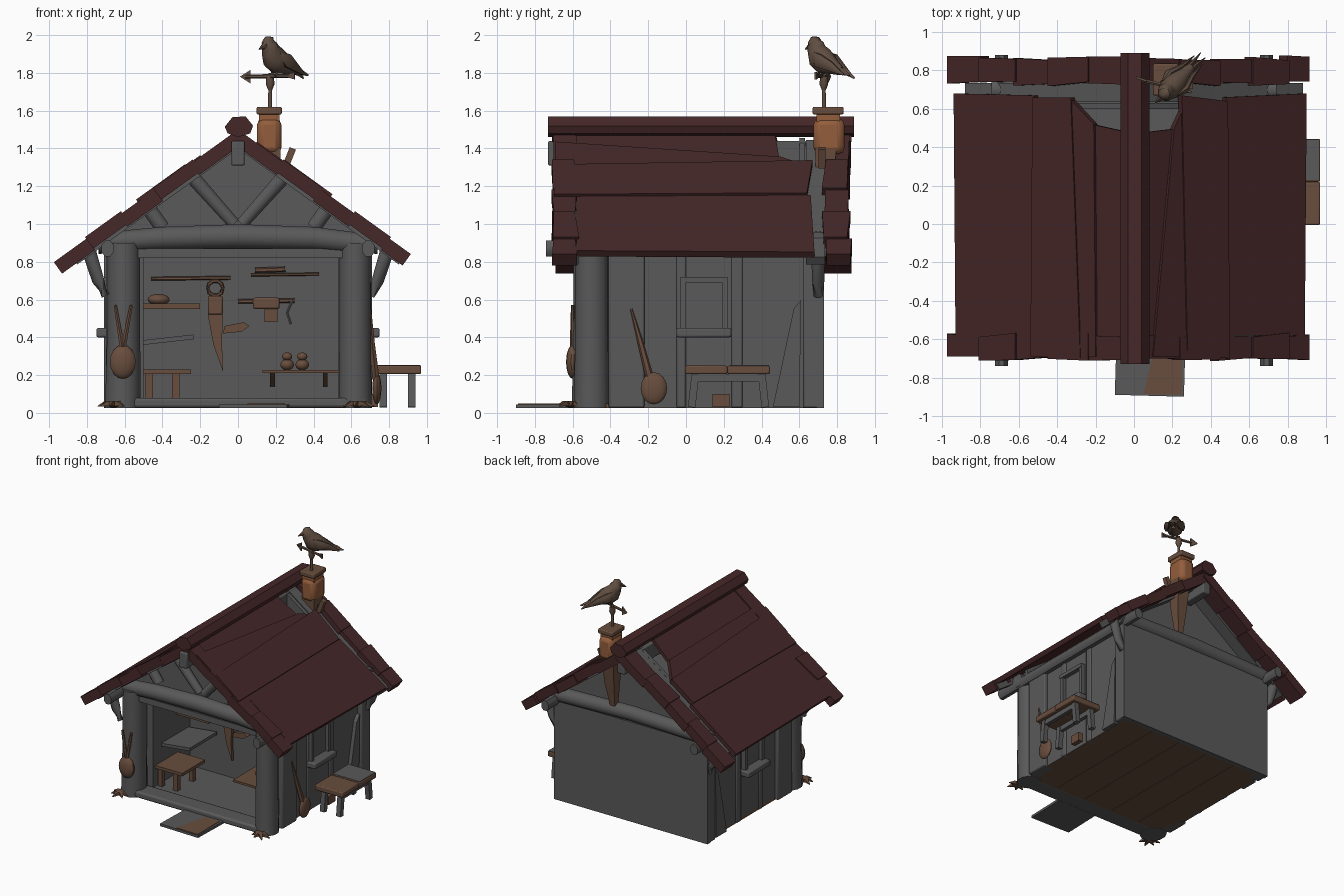
import bpy, bmesh, math, random
from mathutils import Vector

if "Cube" in bpy.data.objects:
    bpy.data.objects.remove(bpy.data.objects["Cube"])
random.seed(4)

def mat(name, *c):
    m = bpy.data.materials.new(name)
    m.diffuse_color = (*c, 1)
    m.use_nodes = True
    m.node_tree.nodes["Principled BSDF"].inputs["Base Color"].default_value = m.diffuse_color
    return m

GREY = mat("grey timber", .1, .1, .1)
ROOF = mat("dark red roof", .06, .02, .021)
WOOD = mat("brown wood", .14, .075, .047)
CLAY = mat("terracotta", .29, .11, .045)
RUST = mat("rusty iron", .115, .075, .053)

def finish(name, bm, m, smooth=40):
    bmesh.ops.recalc_face_normals(bm, faces=bm.faces)
    me = bpy.data.meshes.new(name)
    bm.to_mesh(me)
    bm.free()
    me.materials.append(m)
    me.shade_smooth()
    me.set_sharp_from_angle(angle=math.radians(smooth))
    ob = bpy.data.objects.new(name, me)
    bpy.context.collection.objects.link(ob)
    return ob

def poly(name, pts, vec, m):
    """Polygon extruded by a vector."""
    bm = bmesh.new()
    a = [bm.verts.new(p) for p in pts]
    b = [bm.verts.new(Vector(p) + Vector(vec)) for p in pts]
    n = len(a)
    bm.faces.new(a)
    bm.faces.new(b[::-1])
    for i in range(n):
        bm.faces.new((a[i], a[(i + 1) % n], b[(i + 1) % n], b[i]))
    return finish(name, bm, m, 25)

def box(name, x0, x1, y0, y1, z0, z1, m, bevel=0):
    ob = poly(name, [(x0, y0, z0), (x1, y0, z0), (x1, y1, z0), (x0, y1, z0)], (0, 0, z1 - z0), m)
    if bevel:
        mod = ob.modifiers.new("soft edges", 'BEVEL')
        mod.width, mod.segments = bevel, 2
    return ob

def tube(name, pts, radii, m, sides=10, flat=1):
    """Round bar through points with a radius at each; flat squeezes it sideways."""
    bm = bmesh.new()
    pts = [Vector(p) for p in pts]
    if not isinstance(radii, (list, tuple)):
        radii = [radii] * len(pts)
    rings = []
    for i, p in enumerate(pts):
        d = (pts[min(i + 1, len(pts) - 1)] - pts[max(i - 1, 0)]).normalized()
        ref = Vector((0, 0, 1)) if abs(d.z) < .9 else Vector((0, 1, 0))
        u = d.cross(ref).normalized()
        v = u.cross(d)
        ring = []
        for k in range(sides):
            a = math.tau * (k + .5) / sides
            ring.append(bm.verts.new(p + radii[i] * (u * math.cos(a) * flat + v * math.sin(a))))
        rings.append(ring)
    bm.faces.new(rings[0])
    bm.faces.new(rings[-1])
    for r, q in zip(rings, rings[1:]):
        for k in range(sides):
            j = (k + 1) % sides
            bm.faces.new((r[k], r[j], q[j], q[k]))
    return finish(name, bm, m, 50)

def ball(name, c, r, m):
    bm = bmesh.new()
    bmesh.ops.create_uvsphere(bm, u_segments=14, v_segments=8, radius=1)
    for v in bm.verts:
        v.co = Vector((v.co.x * r[0] + c[0], v.co.y * r[1] + c[1], v.co.z * r[2] + c[2]))
    return finish(name, bm, m)

def roof_piece(name, quad, thick, lift=0, m=ROOF):
    """Plank lying on the roof slope, given by its plan outline, square to the slope."""
    s = 1 if sum(x for x, y in quad) > 0 else -1
    return poly(name, [(x, y, 1.5 - .72 * abs(x) + lift) for x, y in quad], (-s * .58 * thick, 0, -.81 * thick), m)

# floor, step, walls and ceiling
for i in range(5):
    x = -.67 + i * .268
    box("floor_plank", x, x + .265, -.57, .69, .027, .05, WOOD)
box("room_floor", -.52, .55, -.45, .1, .05, .056, GREY)
poly("door_step", [(-.1, -.89, .025), (.26, -.9, .025), (.27, -.56, .025), (-.09, -.56, .025)], (0, 0, .02), GREY)
poly("step_board", [(.05, -.885, .045), (.25, -.89, .045), (.25, -.6, .045), (.12, -.6, .045)], (0, 0, .004), WOOD)
box("back_wall", -.71, .71, .69, .73, .027, .86, GREY)
box("room_back_wall", -.52, .55, .08, .12, .05, .84, GREY)
box("left_wall", -.67, -.5, -.41, .7, .028, .85, GREY)
box("right_wall", .53, .67, -.41, .7, .028, .85, GREY)
box("ceiling", -.68, .68, -.5, .7, .83, .86, GREY)
box("front_sill", -.68, .68, -.58, -.43, .026, .08, GREY, .015)
box("front_lintel", -.6, .6, -.55, -.43, .82, .87, GREY)
tube("left_front_post", [(-.61, -.5, .026), (-.605, -.5, .45), (-.605, -.5, .9)], [.108, .1, .1], GREY, 12, .9)
tube("right_front_post", [(.62, -.5, .026), (.62, -.5, .45), (.62, -.5, .9)], [.095, .09, .09], GREY, 12, .95)

# side planks, windows, braces and eave beams
for s, side in ((-1, "left"), (1, "right")):
    def sbox(n, a, b, *r):
        return box(side + "_" + n, min(s * a, s * b), max(s * a, s * b), *r)
    for y0, y1, t in ((-.41, -.22, .7), (-.05, .0, .68), (.24, .3, .68), (.62, .73, .71)):
        sbox("wall_plank", .6, t, y0, y1, .027, .86, GREY, .01)
    poly(side + "_leaning_plank", [(s * .67, .46, .03), (s * .67, .6, .03), (s * .67, .61, .6), (s * .67, .57, .55)], (s * .03, 0, 0), GREY)
    sbox("window_sill", .66, .75, -.05, .24, .4, .45, GREY, .01)
    sbox("window_pane", .66, .675, 0, .19, .45, .69, GREY)
    for y in (-.03, .19):
        sbox("window_side", .66, .705, y, y + .03, .45, .72, GREY)
    sbox("window_head", .66, .71, -.03, .22, .69, .72, GREY)
    tube(side + "_eave_beam", [(s * .69, -.74, .87), (s * .69, .88, .87)], .045, GREY, 8, .8)
    for y in ((-.55, .7) if s < 0 else (.7,)):
        tube(side + "_eave_brace", [(s * .7, y, .62), (s * .74, y, .7), (s * .79, y, .86)], [.025, .035, .04], GREY, 8)
    # gable struts and rafters
    tube(side + "_gable_strut", [(s * .02, -.47, 1.0), (s * .26, -.47, 1.27)], [.035, .042], GREY, 8)
    tube(side + "_short_strut", [(s * .4, -.47, .98), (s * .5, -.47, 1.12)], .042, GREY, 8)
    for y, w in ((-.6, .03), (.685, .05)):
        roof_piece(side + "_rafter", [(s * .02, y - w), (s * .88, y - w), (s * .88, y + w), (s * .02, y + w)], .05, -.04, GREY)

# gables and cross logs
for n, y in (("front_gable", -.43), ("back_gable", .6)):
    poly(n, [(-.72, y, .85), (.72, y, .85), (.72, y, .94), (0, y, 1.455), (-.72, y, .94)], (0, .03, 0), GREY)
tube("front_beam", [(-.74, -.52, .9), (-.4, -.52, .925), (0, -.52, .935), (.4, -.52, .925), (.72, -.52, .89)], [.055, .062, .066, .062, .055], GREY, 12)
tube("back_beam", [(-.74, .7, .9), (0, .7, .92), (.74, .7, .9)], .06, GREY, 12)
box("ridge_beam", -.035, .035, -.73, .86, 1.31, 1.44, GREY, .008)

# roof planks
roof_piece("left_lower_roof", [(-.93, -.6), (-.52, -.6), (-.52, .67), (-.94, .68)], .038)
roof_piece("right_lower_roof", [(.48, -.58), (.89, -.58), (.9, .68), (.48, .66)], .038)
roof_piece("left_middle_roof", [(-.54, -.69), (-.28, -.7), (-.33, .66), (-.53, .66)], .035, .018)
roof_piece("right_middle_roof", [(.28, -.69), (.5, -.7), (.49, .64), (.25, .67)], .035, .018)
roof_piece("left_twisted_plank", [(-.31, -.69), (-.2, -.69), (-.21, .52), (-.34, .66)], .035, .008)
roof_piece("right_twisted_plank", [(.1, -.69), (.3, -.69), (.28, .65), (.21, .5)], .035, .008)
roof_piece("left_upper_roof", [(-.27, -.69), (0, -.69), (0, .47), (-.27, .53)], .025, -.012)
roof_piece("right_upper_roof", [(0, -.69), (.27, -.69), (.25, .5), (0, .47)], .025, -.012)
poly("ridge_cap", [(x, -.73, z) for x, z in ((-.055, 1.48), (-.07, 1.515), (-.03, 1.565), (.04, 1.57), (.08, 1.52), (.065, 1.48), (0, 1.46))], (0, 1.62, 0), ROOF)

# chunky barge boards in overlapping lengths
for s in (-1, 1):
    for y0, y1, n in ((-.7, -.58, "front_barge"), (.73, .865, "back_barge")):
        end = .965 if s < 0 else .905
        cuts = [0, .24, .44, .62, .8, end]
        for i, (a, b) in enumerate(zip(cuts, cuts[1:])):
            j = lambda: random.uniform(-.014, .014)
            roof_piece(n, [(s * a, y0 + j()), (s * (b + .01), y0 + j()), (s * (b + .01), y1 + j()), (s * a, y1 + j())], .075, .014 * (i % 2))

# chimney
box("chimney_stack", .1, .23, .675, .84, 1.37, 1.56, CLAY, .035)
box("chimney_cap", .098, .232, .67, .835, 1.58, 1.62, WOOD, .008)
box("chimney_neck", .11, .22, .69, .815, 1.54, 1.59, CLAY)
tube("chimney_root", [(.17, .74, 1.4), (.17, .73, 1.15), (.16, .72, .95)], [.08, .06, .03], WOOD, 4)
tube("loose_rafter_stub", [(.25, .72, 1.3), (.29, .72, 1.4)], .025, WOOD, 4)

# weather vane
tube("vane_pole", [(.17, .73, 1.61), (.17, .73, 1.8)], [.012, .009], RUST, 8)
tube("vane_hub", [(.17, .73, 1.71), (.17, .73, 1.74), (.17, .73, 1.78)], [.012, .025, .022], RUST, 8)
tube("vane_rod", [(.04, .75, 1.78), (.29, .69, 1.785)], .011, RUST, 6)
poly("vane_arrow_head", [(.01, .757, 1.78), (.065, .74, 1.815), (.065, .74, 1.745)], (.002, .012, 0), RUST)
poly("vane_tail", [(.23, .7, 1.785), (.3, .68, 1.805), (.3, .68, 1.765)], (.002, .012, 0), RUST)

# upright bird, facing front left along the diagonal
def diag(t, w, z):
    return (.2 + .707 * (t + w), .72 + .707 * (t - w), z)
body = [(-.075, 1.985, .012), (-.062, 1.972, .036), (-.05, 1.945, .048), (-.035, 1.915, .055), (-.012, 1.88, .07),
        (.025, 1.855, .068), (.08, 1.835, .044), (.14, 1.81, .024)]
tube("bird_body", [diag(t, 0, z) for t, z, r in body], [r for t, z, r in body], RUST, 12, .9)
tube("bird_beak", [diag(-.08, 0, 1.945), diag(-.125, 0, 1.925)], [.02, .003], RUST, 6)
for w in (-1, 1):
    tube("bird_wing", [diag(-.02, w * .05, 1.9), diag(.03, w * .06, 1.865), diag(.1, w * .04, 1.835), diag(.19, w * .03, 1.79)], [.015, .04, .028, .005], RUST, 8, .5)
    tube("bird_tail_feather", [diag(.1, w * .008, 1.83), diag(.17, w * .012, 1.805), diag(.225, w * .018, 1.78 + w * .008)], [.018, .017, .005], RUST, 6, .6)
    tube("bird_leg", [diag(.01, w * .02, 1.82), diag(-.02, w * .015, 1.785)], .008, RUST, 6)

# two-board bench by the right wall
for y0 in (-.005, .22):
    box("bench_seat", .71, .97, y0, y0 + .224, .205, .25, WOOD, .008)
box("bench_grey_board", .715, .965, .23, .44, .249, .253, GREY)
for x in (.77, .92):
    box("bench_rail", x - .015, x + .015, .04, .41, .165, .205, GREY)
    for y, dy in ((.05, -.02), (.4, .02)):
        tube("bench_leg", [(x, y + dy, .03), (x, y, .21)], .028, GREY, 4)
box("small_crate", .7, .74, .14, .23, .03, .1, WOOD)

# long-necked pans hanging outside
ball("front_pan", (-.61, -.6, .27), (.07, .035, .09), WOOD)
for x in (-.65, -.565):
    tube("front_pan_handle", [(-.61, -.6, .33), (x, -.6, .57)], [.016, .009], WOOD, 6)
ball("side_pan", (.735, -.17, .13), (.025, .07, .085), WOOD)
tube("side_pan_handle", [(.73, -.19, .18), (.71, -.24, .37), (.7, -.29, .55)], [.022, .016, .006], WOOD, 6)

# grass tufts at the post feet
for cx in (-.66, .63):
    for k in range(7):
        a = math.tau * k / 7
        r = random.uniform(.06, .1)
        tube("dry_tuft", [(cx, -.61, .045), (cx + r * .5 * math.cos(a), -.61 + r * .4 * math.sin(a), .05), (cx + r * math.cos(a), -.61 + r * .8 * math.sin(a), .035)], [.022, .018, .003], WOOD, 4)

# furniture inside
box("work_table_top", -.5, -.25, -.38, -.08, .205, .23, WOOD)
for x in (-.47, -.33):
    for y in (-.34, -.13):
        box("work_table_leg", x - .02, x + .02, y - .02, y + .02, .05, .205, WOOD)
poly("low_shelf", [(-.5, -.3, .36), (-.235, -.3, .39), (-.235, .06, .39), (-.5, .06, .36)], (0, 0, .025), GREY)
box("high_shelf", -.5, -.2, -.1, .08, .55, .58, WOOD)
ball("shelf_bundle", (-.42, 0, .6), (.06, .05, .03), WOOD)
box("pot_shelf", .13, .53, -.25, .07, .21, .228, WOOD)
for x in (.17, .45):
    poly("shelf_bracket", [(x, .06, .21), (x, -.1, .21), (x, .06, .14)], (.025, 0, 0), WOOD)
for x in (.26, .34):
    ball("pot", (x, -.08, .255), (.037, .037, .03), WOOD)
    ball("pot_lid", (x, -.08, .298), (.028, .028, .022), WOOD)

# tools on the room's back wall
for n, x0, x1, z, r in (("long_rod", -.46, -.04, .71, .01), ("thin_rod", .07, .43, .73, .008), ("file", .09, .25, .755, .014), ("drill_bit", 0, .3, .59, .012)):
    tube(n, [(x0, .055, z), (x1, .055, z + .005)], r, WOOD, 6)
box("knife_grip", -.16, -.08, .02, .07, .52, .62, WOOD, .01)
ring = [(-.12 + .04 * math.cos(a * math.tau / 10), .05, .66 + .04 * math.sin(a * math.tau / 10)) for a in range(11)]
tube("knife_ring", ring, .01, WOOD, 6)
poly("knife_blade", [(-.16, .03, .52), (-.08, .03, .52), (-.085, .03, .38), (-.08, .03, .22), (-.13, .03, .36)], (0, .025, 0), WOOD)
poly("hook_handle", [(-.08, .04, .42), (.02, .04, .43), (.06, .04, .46), (.03, .04, .48), (-.07, .04, .46)], (0, .03, 0), WOOD)
box("drill_body", .08, .22, .03, .07, .55, .61, WOOD, .01)
box("drill_grip", .14, .21, .03, .07, .48, .55, WOOD)
tube("drill_strap", [(.29, .05, .6), (.26, .05, .53), (.28, .05, .47)], .008, GREY, 6)
